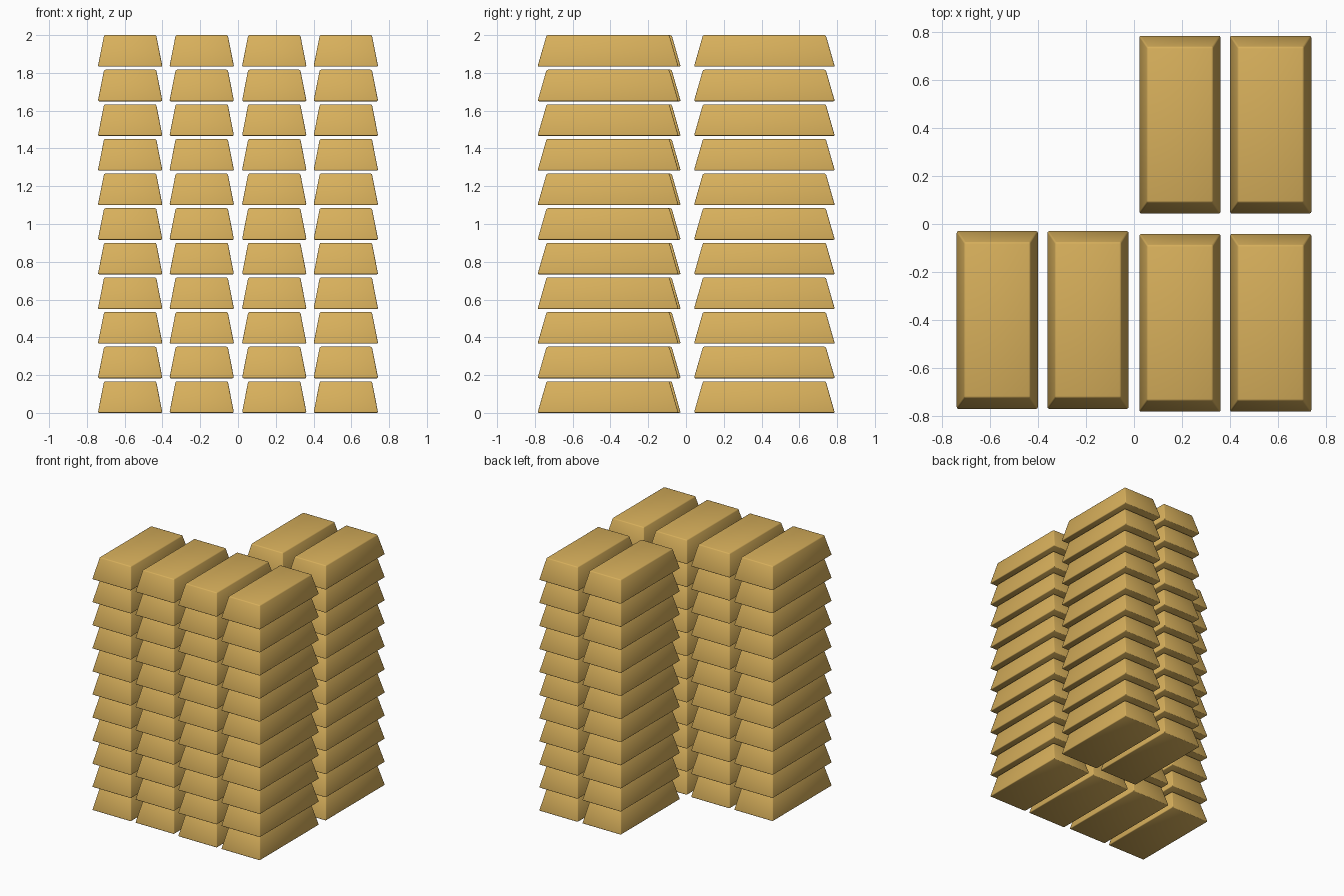
import bpy, bmesh

if "Cube" in bpy.data.objects:
    bpy.data.objects.remove(bpy.data.objects["Cube"])

gold = bpy.data.materials.new("gold")
gold.diffuse_color = (0.68, 0.43, 0.105, 1)
gold.use_nodes = True
gold.node_tree.nodes["Principled BSDF"].inputs["Base Color"].default_value = gold.diffuse_color

W, L, H = 0.342, 0.746, 0.167      # bar size at its base, height
INSET_X, INSET_Y = 0.033, 0.048    # how far the top is drawn in
LAYERS = 11
PITCH = (2.0 - H) / (LAYERS - 1)


def bar_mesh():
    """Tapered ingot with softly rounded edges, standing on z = 0."""
    bm = bmesh.new()
    bmesh.ops.create_cube(bm, size=1)
    for v in bm.verts:
        top = v.co.z > 0
        sx, sy = (1 if v.co.x > 0 else -1), (1 if v.co.y > 0 else -1)
        v.co.x = sx * (W / 2 - (INSET_X if top else 0))
        v.co.y = sy * (L / 2 - (INSET_Y if top else 0))
        v.co.z = H if top else 0
    bmesh.ops.bevel(bm, geom=bm.edges[:], offset=0.007, segments=2,
                    profile=0.5, affect='EDGES')
    bmesh.ops.recalc_face_normals(bm, faces=bm.faces[:])
    for f in bm.faces:
        f.smooth = True
    me = bpy.data.meshes.new("gold_bar")
    bm.to_mesh(me)
    bm.free()
    me.materials.append(gold)
    return me


# Six stacks: (name, x centre, y centre)
stacks = [
    ("front_far_left", -0.571, -0.401),
    ("front_left", -0.192, -0.401),
    ("front_right", 0.192, -0.413),
    ("front_far_right", 0.571, -0.413),
    ("back_right", 0.192, 0.415),
    ("back_far_right", 0.571, 0.415),
]

mesh = bar_mesh()
for name, x, y in stacks:
    for i in range(LAYERS):
        ob = bpy.data.objects.new(f"{name}_bar_{i + 1}", mesh)
        ob.location = (x, y, i * PITCH)
        bpy.context.collection.objects.link(ob)
